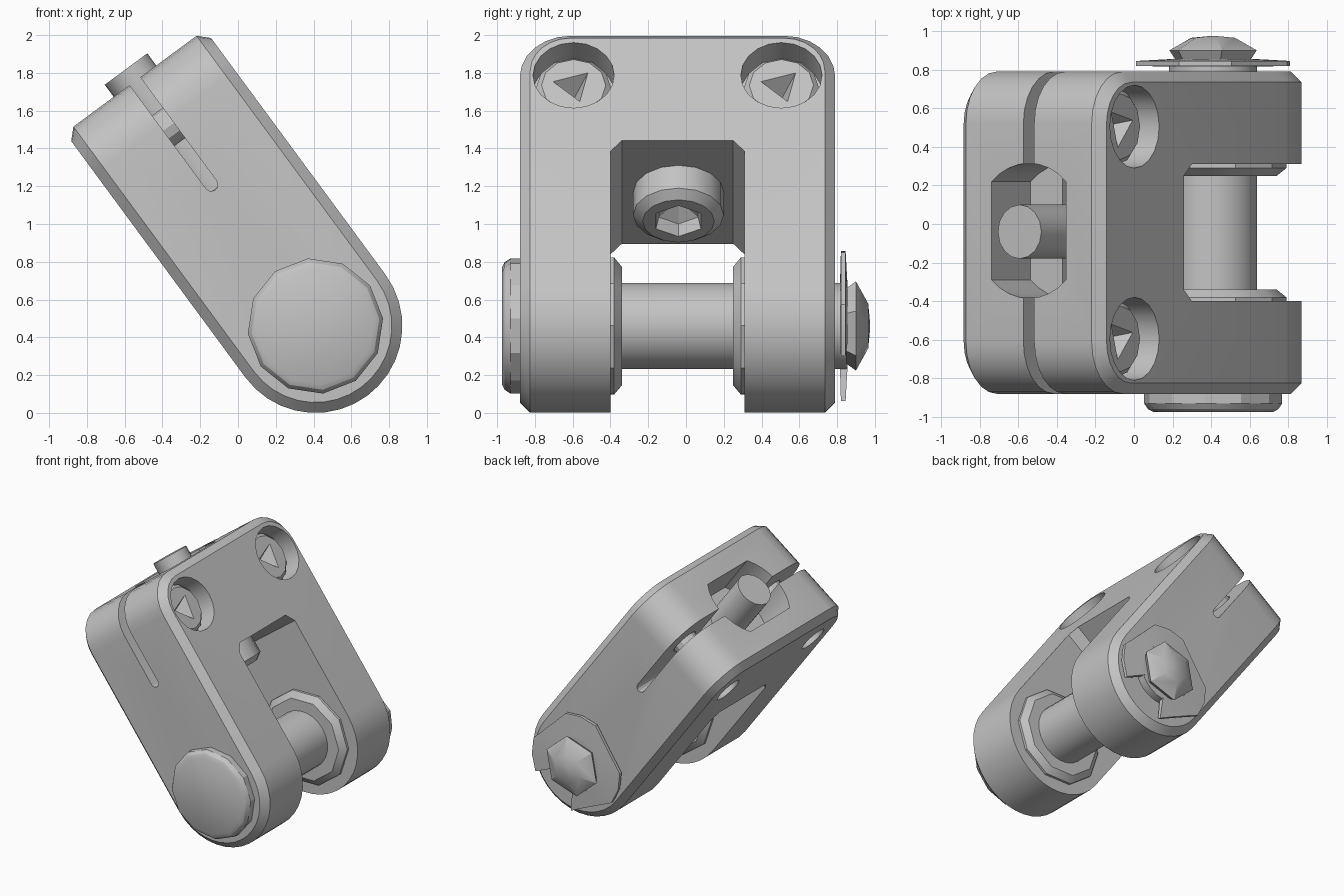
import bpy, bmesh, math
from mathutils import Matrix

cube = bpy.data.objects.get("Cube")
if cube:
    bpy.data.objects.remove(cube, do_unlink=True)

steel = bpy.data.materials.new("grey steel")
steel.use_nodes = True
grey = (0.55, 0.55, 0.55, 1)
steel.diffuse_color = grey
steel.node_tree.nodes["Principled BSDF"].inputs["Base Color"].default_value = grey

# Tilted frame at the pin: local x = thickness, y = width, z = length
FRAME = Matrix.Translation((0.41, 0, 0.46)) @ Matrix.Rotation(math.radians(-36.4), 4, 'Y')
ALONG_X = Matrix.Rotation(math.pi / 2, 4, 'Y')
ALONG_Y = Matrix.Rotation(-math.pi / 2, 4, 'X')
MID = -0.045


def add(name, bm):
    bmesh.ops.recalc_face_normals(bm, faces=bm.faces)
    mesh = bpy.data.meshes.new(name)
    bm.to_mesh(mesh)
    bm.free()
    mesh.materials.append(steel)
    ob = bpy.data.objects.new(name, mesh)
    bpy.context.collection.objects.link(ob)
    ob.matrix_world = FRAME
    return ob


def lathe(name, profile, sides, matrix=Matrix(), turn=0.0):
    """Closed solid of revolution about local z from (radius, height) pairs."""
    bm = bmesh.new()
    rings = []
    for r, h in profile:
        rings.append([bm.verts.new((r * math.cos(turn + math.tau * i / sides),
                                    r * math.sin(turn + math.tau * i / sides), h))
                      for i in range(sides)])
    for a, b in zip(rings, rings[1:]):
        for i in range(sides):
            j = (i + 1) % sides
            bm.faces.new((a[i], a[j], b[j], b[i]))
    bm.faces.new(rings[0])
    bm.faces.new(rings[-1])
    bm.transform(matrix)
    return add(name, bm)


def prism(name, outline, vector):
    bm = bmesh.new()
    face = bm.faces.new([bm.verts.new(p) for p in outline])
    side = bmesh.ops.extrude_face_region(bm, geom=[face])
    verts = [v for v in side["geom"] if isinstance(v, bmesh.types.BMVert)]
    bmesh.ops.translate(bm, verts=verts, vec=vector)
    return add(name, bm)


def box(name, lo, hi):
    corners = [(lo[0], lo[1]), (hi[0], lo[1]), (hi[0], hi[1]), (lo[0], hi[1])]
    return prism(name, [(x, y, lo[2]) for x, y in corners], (0, 0, hi[2] - lo[2]))


def carve(ob, cutters):
    """Cut, bake the modifiers, and delete the cutters."""
    for c in cutters:
        c.hide_render = True
        m = ob.modifiers.new("cut", 'BOOLEAN')
        m.operation, m.solver, m.object = 'DIFFERENCE', 'EXACT', c
    bpy.context.view_layer.update()
    graph = bpy.context.evaluated_depsgraph_get()
    baked = bpy.data.meshes.new_from_object(ob.evaluated_get(graph))
    ob.modifiers.clear()
    ob.data = baked
    for c in cutters:
        bpy.data.objects.remove(c, do_unlink=True)


# Block: rounded pivot end, rounded top corners, chamfered rim
R, TOP, FRONT, BACK = 0.46, 1.61, -0.88, 0.79
arc = [math.pi + math.pi * i / 18 for i in range(19)]
outline = [(R, FRONT, TOP), (-R, FRONT, TOP)]
outline += [(R * math.cos(a), FRONT, R * math.sin(a)) for a in arc]
block = prism("fork_block", outline, (0, BACK - FRONT, 0))
bm = bmesh.new()
bm.from_mesh(block.data)
corners = [e for e in bm.edges if all(v.co.z > TOP - 0.01 for v in e.verts)
           and abs(e.verts[0].co.x - e.verts[1].co.x) > 0.5]
bmesh.ops.bevel(bm, geom=corners, offset=0.27, segments=6, profile=0.5, affect='EDGES')
bm.to_mesh(block.data)
bm.free()
bevel = block.modifiers.new("rim", 'BEVEL')
bevel.width, bevel.segments = 0.055, 1
bevel.limit_method, bevel.angle_limit = 'ANGLE', math.radians(40)

# Fork gap with clipped inner corners
gap = [(-0.40, -1), (0.31, -1), (0.31, 0.81), (0.25, 0.88), (-0.34, 0.88), (-0.40, 0.81)]
cutters = [prism("gap_cutter", [(-1, y, z) for y, z in gap], (2, 0, 0))]

# Pinch slot with a round end
slot = [(0.035, 1.8), (-0.035, 1.8)]
slot += [(0.035 * math.cos(a), 0.93 + 0.035 * math.sin(a)) for a in arc[::3]]
cutters.append(prism("slot_cutter", [(x, -1.2, z) for x, z in slot], (0, 2.4, 0)))

# Pocket in the top end: a circle clipped by two flat sides
a0 = math.acos(0.24 / 0.35)
sweep = [a0 + (math.pi - 2 * a0) * i / 8 for i in range(9)]
pocket = [(0.35 * math.cos(a + k), -0.035 + 0.35 * math.sin(a + k), 1.27)
          for k in (0, math.pi) for a in sweep]
cutters.append(prism("pocket_cutter", pocket, (0, 0, 0.6)))

# Clamp screw counterbores and through holes
SCREWS, SCREW_Z = (-0.595, 0.505), 1.31
for y in SCREWS:
    place = Matrix.Translation((0, y, SCREW_Z)) @ ALONG_X
    cutters.append(lathe("bore_cutter", [(0.215, 0.30), (0.215, 0.7)], 20, place))
    cutters.append(lathe("hole_cutter", [(0.11, -0.7), (0.11, 0.35)], 16, place))
carve(block, cutters)

# Clamp screws with pointed three-sided sockets
for y, side in zip(SCREWS, ("front", "back")):
    place = Matrix.Translation((0, y, SCREW_Z)) @ ALONG_X
    screw = lathe(side + "_clamp_screw",
                  [(0.1, -0.25), (0.1, 0.28), (0.2, 0.28), (0.2, 0.34), (0.17, 0.37)], 12, place)
    carve(screw, [lathe("socket_cutter", [(0.005, 0.25), (0.12, 0.38)], 3, place, 0.3)])

# Adjusting screw: shank out of the pocket, socket head inside the fork
place = Matrix.Translation((0, -0.04, 0))
adjuster = lathe("adjusting_screw", [(0.19, 0.69), (0.24, 0.73), (0.24, 0.90), (0.14, 0.90),
                                     (0.14, 1.69)], 16, place)
carve(adjuster, [lathe("socket_cutter", [(0.14, 0.68), (0.12, 0.76), (0.01, 0.82)], 6, place)])

# Cross pin with a wide flat head and a pointed hexagonal end
lathe("cross_pin", [(0.23, -0.9), (0.23, 0.85)], 24, ALONG_Y)
lathe("pin_head", [(0.31, -0.975), (0.34, -0.96), (0.36, -0.93), (0.36, -0.86)], 12, ALONG_Y)
lathe("pin_end", [(0.19, 0.83), (0.24, 0.9), (0.12, 0.965), (0.01, 0.975)], 6, ALONG_Y, 0.3)

# Washers on the fork's inner faces
lathe("front_washer", [(0.38, -0.42), (0.38, -0.38), (0.33, -0.34)], 10, ALONG_Y)
lathe("back_washer", [(0.33, 0.25), (0.38, 0.29), (0.38, 0.33)], 10, ALONG_Y)

# Open retaining clip with raised lobes
bm = bmesh.new()
rows = []
for i in range(16):
    a = math.radians(-60 + 20 * i)
    lobe = 0.40 if i % 5 < 3 else 0.35
    rows.append([bm.verts.new((r * math.cos(a), y, r * math.sin(a)))
                 for r, y in ((0.22, 0.815), (lobe, 0.82), (lobe, 0.845), (0.22, 0.855))])
for a, b in zip(rows, rows[1:]):
    for k in range(4):
        bm.faces.new((a[k], a[(k + 1) % 4], b[(k + 1) % 4], b[k]))
bm.faces.new(rows[0])
bm.faces.new(rows[-1])
add("retaining_clip", bm)

# Smooth the rounds, keep the edges crisp
for ob in bpy.context.scene.objects:
    ob.select_set(ob.type == 'MESH')
bpy.context.view_layer.objects.active = block
bpy.ops.object.shade_smooth_by_angle(angle=math.radians(28))
